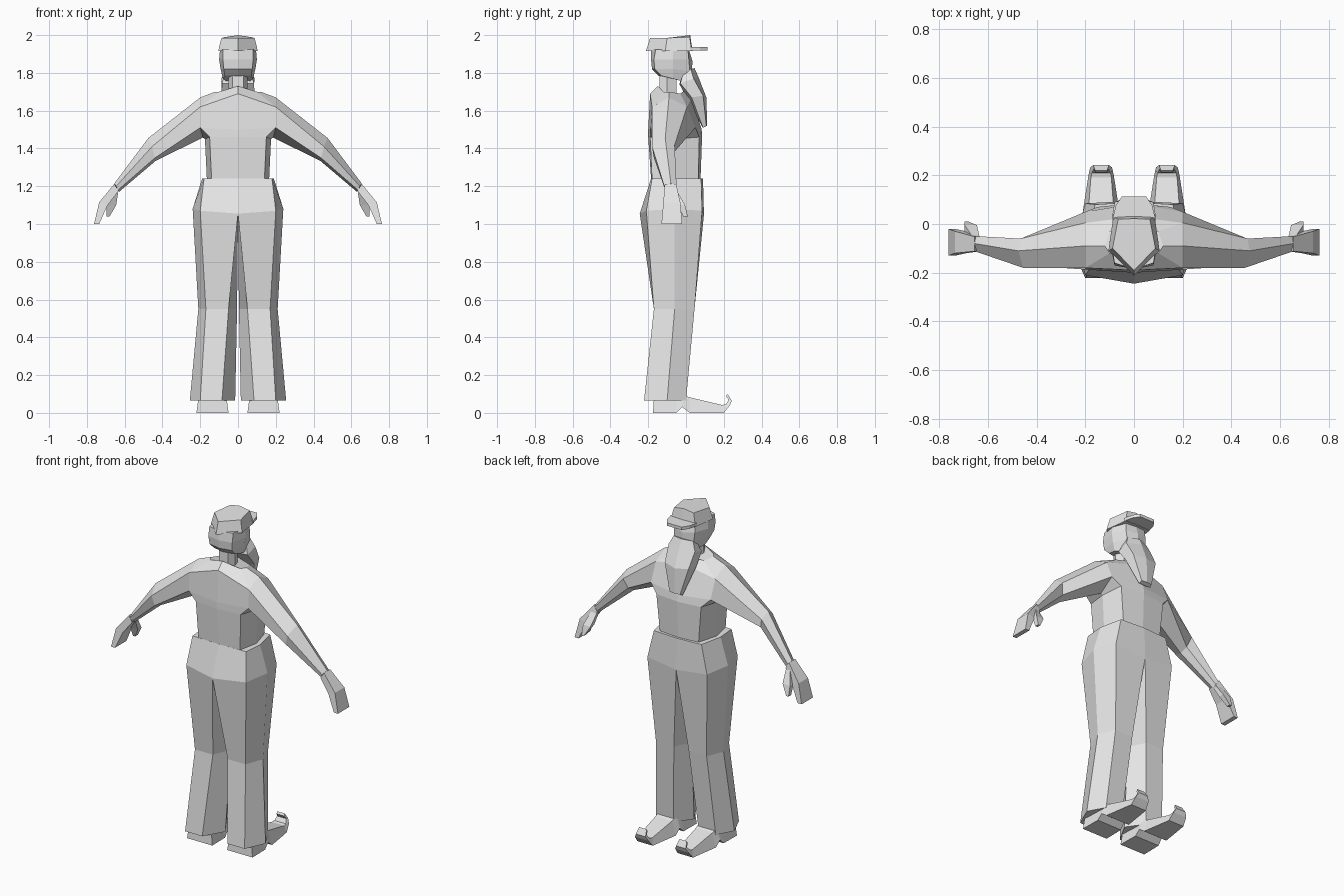
import bpy, bmesh
from mathutils import Vector

grey = bpy.data.materials.new("light_grey")
grey.diffuse_color = (0.8, 0.8, 0.8, 1)


def loft(name, rings, mirror=False, caps=(True, True), bridge_centre=True):
    """Skin a list of equal-length rings; optionally mirror across x."""
    bm = bmesh.new()
    vs = [[bm.verts.new(p) for p in r] for r in rings]
    n = len(rings[0])
    for a, b in zip(vs, vs[1:]):
        for i in range(n):
            j = (i + 1) % n
            bm.faces.new((a[i], a[j], b[j], b[i]))
    if caps[0]:
        bm.faces.new(vs[0][::-1])
    if caps[1]:
        bm.faces.new(vs[-1])
    if not bridge_centre:  # drop faces lying on the mirror plane
        inner = [f for f in bm.faces if all(abs(v.co.x) < 1e-4 for v in f.verts)]
        bmesh.ops.delete(bm, geom=inner, context='FACES')
    if mirror:
        geom = bm.verts[:] + bm.edges[:] + bm.faces[:]
        dup = bmesh.ops.duplicate(bm, geom=geom)["geom"]
        for v in dup:
            if isinstance(v, bmesh.types.BMVert):
                v.co.x *= -1
    bmesh.ops.remove_doubles(bm, verts=bm.verts[:], dist=0.0005)
    bmesh.ops.recalc_face_normals(bm, faces=bm.faces[:])
    me = bpy.data.meshes.new(name)
    bm.to_mesh(me)
    bm.free()
    me.materials.append(grey)
    ob = bpy.data.objects.new(name, me)
    bpy.context.collection.objects.link(ob)
    return ob


def sym(half):
    """Full ring from a half outline that starts and ends on the centre line."""
    return half + [(-x, y, z) for x, y, z in half[-2:0:-1]]


def leg_ring(z, xi, x1, x2, xo, yf, ym, yb):
    return [(xi, ym, z), (x1, yf, z), (x2, yf, z), (xo, ym, z), (x2, yb, z), (x1, yb, z)]


# Trousers: waist, hip, knee, hem
loft("trousers", [
    [(0, -.06, 1.24), (0, -.185, 1.24), (.18, -.18, 1.24), (.19, -.06, 1.24), (.16, .08, 1.24), (0, .09, 1.24)],
    [(0, -.06, 1.03), (0, -.245, 1.055), (.2, -.21, 1.07), (.24, -.06, 1.08), (.2, .085, 1.07), (0, .095, 1.05)],
    leg_ring(.55, .005, .05, .17, .21, -.17, -.06, .045),
    leg_ring(.065, .015, .085, .2, .255, -.222, -.1, .0),
], mirror=True, bridge_centre=False)

# Shirt body
loft("shirt", [
    sym([(0, -.185, 1.24), (.14, -.18, 1.24), (.165, -.06, 1.24), (.13, .065, 1.24), (0, .077, 1.24)]),
    sym([(0, -.2, 1.46), (.15, -.19, 1.46), (.175, -.06, 1.45), (.15, .07, 1.46), (0, .085, 1.46)]),
    sym([(0, -.2, 1.5), (.2, -.187, 1.51), (.19, -.06, 1.46), (.2, .05, 1.51), (0, .083, 1.5)]),
    sym([(0, -.19, 1.69), (.2, -.18, 1.62), (.2, -.09, 1.67), (.2, .005, 1.62), (0, .03, 1.67)]),
    sym([(0, -.15, 1.73), (.1, -.12, 1.7), (.12, -.09, 1.7), (.1, -.03, 1.69), (0, -.01, 1.705)]),
])

# Arms: shoulder, elbow, wrist
loft("arms", [
    [(.2, -.09, 1.67), (.2, -.18, 1.62), (.2, -.187, 1.51), (.18, -.06, 1.46), (.2, .05, 1.51), (.2, .005, 1.62)],
    [(.475, -.11, 1.455), (.455, -.18, 1.41), (.44, -.17, 1.35), (.435, -.12, 1.335), (.445, -.08, 1.36), (.465, -.06, 1.42)],
    [(.655, -.08, 1.215), (.645, -.115, 1.2), (.635, -.11, 1.18), (.63, -.08, 1.17), (.635, -.055, 1.18), (.65, -.05, 1.2)],
], mirror=True)


def slab(x0, x1, z0, z1, ya, yb):
    """Four-point ring tilted from (x0, z0) inside to (x1, z1) outside."""
    return [(x0, ya, z0), (x1, ya, z1), (x1, yb, z1), (x0, yb, z0)]


# Hands and thumbs
loft("hands", [
    slab(.632, .655, 1.175, 1.212, -.112, -.052),
    slab(.69, .735, 1.1, 1.115, -.12, -.03),
    slab(.735, .762, 1.0, 1.0, -.13, -.02),
], mirror=True)
loft("thumbs", [
    slab(.635, .665, 1.165, 1.18, -.075, -.05),
    slab(.645, .695, 1.1, 1.1, -.04, -.005),
    slab(.68, .695, 1.04, 1.04, -.015, .01),
], mirror=True)

# Neck
loft("neck", [[(x, y, z) for x, y in ((-.05, -.1), (-.03, -.14), (.03, -.14), (.05, -.1), (.03, -.05), (-.03, -.05))]
              for z in (1.68, 1.8)])

# Head
loft("head", [
    sym([(0, -.145, 1.785), (.07, -.13, 1.785), (.08, -.07, 1.77), (.055, .0, 1.75), (0, .01, 1.75)]),
    sym([(0, -.18, 1.82), (.075, -.165, 1.82), (.092, -.07, 1.82), (.065, .02, 1.81), (0, .03, 1.81)]),
    sym([(0, -.185, 1.87), (.08, -.17, 1.87), (.1, -.07, 1.87), (.07, .015, 1.87), (0, .035, 1.86)]),
    sym([(0, -.185, 1.925), (.08, -.16, 1.925), (.095, -.07, 1.925), (.065, .01, 1.925), (0, .015, 1.925)]),
])

# Beard hanging forward over the chest
loft("beard", [
    sym([(0, -.02, 1.8), (.06, -.01, 1.81), (.065, .025, 1.82), (0, .045, 1.825)]),
    sym([(0, -.035, 1.74), (.085, -.03, 1.745), (.088, .04, 1.77), (0, .065, 1.78)]),
    sym([(0, .03, 1.62), (.088, .03, 1.67), (.08, .09, 1.68), (0, .108, 1.67)]),
    sym([(0, .088, 1.51), (.04, .09, 1.51), (.035, .108, 1.52), (0, .112, 1.52)]),
])

# Cap crown and visor
loft("cap_crown", [
    sym([(0, -.212, 1.915), (.105, -.11, 1.915), (.085, .03, 1.915), (0, .035, 1.915)]),
    sym([(0, -.19, 1.985), (.088, -.1, 1.985), (.065, .02, 1.99), (0, .022, 2.0)]),
])
loft("cap_visor", [[(x, y, z) for x, y in ((-.088, .02), (.088, .02), (.075, .075), (.05, .113), (-.05, .113), (-.075, .075))]
                   for z in (1.918, 1.936)])

# Shoes with curled toes: (lower y, z), (upper y, z), lower and upper half widths
SHOE = [
    ((-.175, 0), (-.17, .075), .085, .075),
    ((-.05, 0), (-.05, .095), .083, .065),
    ((-.02, .03), (-.02, .098), .08, .06),
    ((.02, 0), (.02, .082), .08, .055),
    ((.2, 0), (.19, .042), .052, .042),
    ((.232, .04), (.21, .045), .045, .038),
    ((.242, .065), (.226, .068), .032, .03),
    ((.22, .1), (.212, .088), .025, .025),
]
loft("shoes", [[(.135 - w, *lo), (.135 + w, *lo), (.135 + u, *hi), (.135 - u, *hi)]
               for lo, hi, w, u in SHOE], mirror=True)
